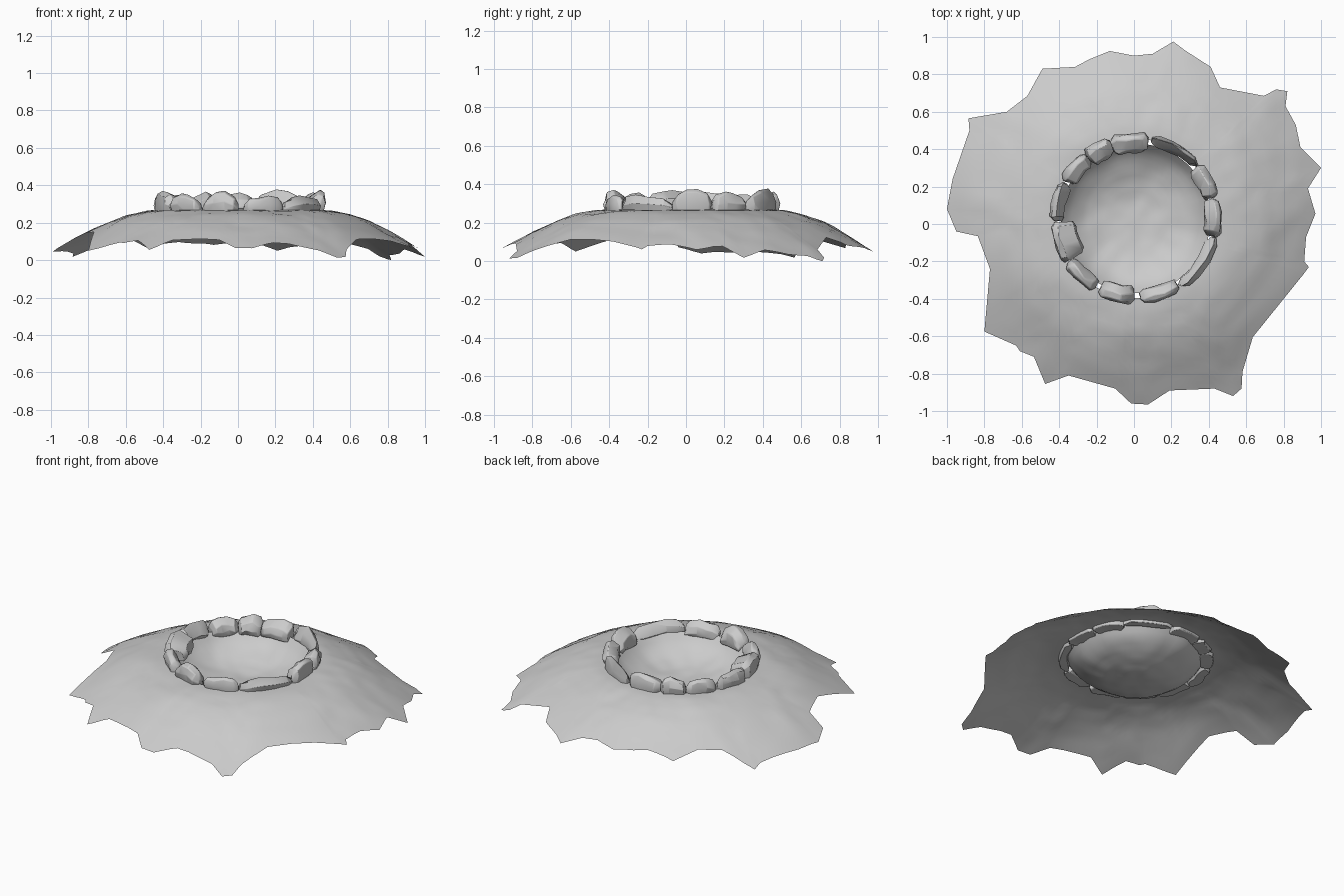
import bpy, bmesh, math, random
from mathutils import Vector, noise

if "Cube" in bpy.data.objects:
    bpy.data.objects.remove(bpy.data.objects["Cube"])

random.seed(4)
CX, CY = 0.01, 0.03          # centre of the crater ring


def interp(table, x):
    if x <= table[0][0]:
        return table[0][1]
    for (a, za), (b, zb) in zip(table, table[1:]):
        if x <= b:
            t = (x - a) / (b - a)
            return za + (zb - za) * t
    return table[-1][1]


def lump(x, y, amp):
    return amp * (noise.noise(Vector((x * 5, y * 5, 1.7))) +
                  0.5 * noise.noise(Vector((x * 12, y * 12, 4.2))))


def finish(name, bm, angle):
    bmesh.ops.recalc_face_normals(bm, faces=bm.faces)
    mesh = bpy.data.meshes.new(name)
    bm.to_mesh(mesh)
    bm.free()
    obj = bpy.data.objects.new(name, mesh)
    bpy.context.collection.objects.link(obj)
    bpy.ops.object.select_all(action='DESELECT')
    obj.select_set(True)
    bpy.context.view_layer.objects.active = obj
    bpy.ops.object.shade_smooth_by_angle(angle=math.radians(angle))
    return obj


def bridge_rings(bm, rings):
    n = len(rings[0])
    for a, b in zip(rings, rings[1:]):
        for i in range(n):
            j = (i + 1) % n
            bm.faces.new((a[i], b[i], b[j], a[j]))


# Mound: ragged outline, domed sheet with a round hole
outline = [(1.0, .30), (.89, .41), (.865, .53), (.81, .63), (.82, .71), (.76, .72),
           (.695, .685), (.46, .73), (.41, .84), (.27, .93), (.21, .975), (.10, .91),
           (0, .90), (-.13, .925), (-.24, .88), (-.315, .84), (-.49, .83), (-.57, .685),
           (-.68, .60), (-.885, .565), (-.88, .50), (-.97, .24), (-1.0, .08), (-.95, -.04),
           (-.835, -.065), (-.77, -.24), (-.80, -.575), (-.63, -.65), (-.61, -.68),
           (-.535, -.71), (-.475, -.855), (-.35, -.81), (-.10, -.88), (-.015, -.96),
           (.075, -.965), (.19, -.89), (.43, -.88), (.53, -.92), (.575, -.88), (.58, -.79),
           (.635, -.605), (.905, -.27), (.935, -.23), (.91, -.20), (.92, -.07),
           (.97, .055), (.93, .19)]
dome = [(.40, .27), (.50, .264), (.60, .242), (.70, .205), (.80, .155),
        (.90, .10), (1.0, .045), (1.08, 0)]
edge = []
for (x0, y0), (x1, y1) in zip(outline, outline[1:] + outline[:1]):
    edge += [(x0 + (x1 - x0) * k / 3, y0 + (y1 - y0) * k / 3) for k in range(3)]

bm = bmesh.new()
rings = []
STEPS = 16
for s in range(STEPS + 1):
    t = s / STEPS
    ring = []
    for ex, ey in edge:
        a = math.atan2(ey - CY, ex - CX)
        ix, iy = CX + .425 * math.cos(a), CY + .425 * math.sin(a)
        x, y = ix + (ex - ix) * t, iy + (ey - iy) * t
        r = math.hypot(x - CX * (1 - t), y - CY * (1 - t))
        z = interp(dome, r) + lump(x, y, .009) * min(1, 4 * t)
        ring.append(bm.verts.new((x, y, max(0, z))))
    rings.append(ring)
bridge_rings(bm, rings)
finish("mound", bm, 60)

# Bowl: sunken crater floor
bowl = [(0, .12), (.1, .123), (.2, .14), (.28, .168), (.34, .205), (.38, .245), (.40, .275)]
bm = bmesh.new()
rings = []
for s in range(1, 15):
    r = .40 * s / 14
    ring = []
    for i in range(64):
        a = math.tau * i / 64
        x, y = CX + r * math.cos(a), CY + r * math.sin(a)
        ring.append(bm.verts.new((x, y, interp(bowl, r) + lump(x, y, .012))))
    rings.append(ring)
bridge_rings(bm, rings)
bm.faces.new(rings[0])
finish("crater_bowl", bm, 60)


# Rim rocks: chipped boulders bent around the ring
def rock(name, a0, a1, inner, peak, peak_z, end_z, lean):
    bm = bmesh.new()
    sections = []
    outer, base = .46, .25
    for u in (0, .12, .35, .62, .88, 1):
        a = math.radians(a0 + (a1 - a0) * u)
        k = abs(u - peak) / max(peak, 1 - peak)
        top = peak_z + (end_z - peak_z) * k - (.02 if u in (0, 1) else 0)
        thin = .018 if u in (0, 1) else 0
        h = top - base
        out, inn = outer - thin, inner + thin
        mid = (out + inn) / 2
        prof = [(out - .01, base), (out, base + .5 * h), (out - .012, base + .88 * h),
                (mid + lean, top), (inn + .012, base + .68 * h), (inn, base + .3 * h),
                (inn + .01, base)]
        sec = []
        for r, z in prof:
            r += random.uniform(-.008, .006)
            z += random.uniform(-.007, .004)
            b = a + random.uniform(-.015, .015)
            sec.append(bm.verts.new((CX + r * math.cos(b), CY + r * math.sin(b), z)))
        sections.append(sec)
    bridge_rings(bm, sections)
    bm.faces.new(sections[0])
    bm.faces.new(sections[-1])
    bmesh.ops.triangulate(bm, faces=[f for f in bm.faces if len(f.verts) > 4])
    obj = finish(name, bm, 40)
    bev = obj.modifiers.new("chipped_edges", 'BEVEL')
    bev.width = .007
    bev.segments = 2
    bev.limit_method = 'ANGLE'
    bev.angle_limit = math.radians(35)


# start angle, end angle, inner radius, peak place, peak height, end height, lean
rocks = [(81, 108, .35, .35, .365, .34, .02), (41, 79, .40, .55, .387, .33, .01),
         (15, 40, .37, .4, .37, .33, .01), (-13, 14, .365, .5, .388, .34, .015),
         (-57, -14, .395, .4, .35, .32, .01), (273, 302, .375, .6, .352, .32, .01),
         (243, 269, .36, .5, .388, .32, .0), (213, 240, .375, .4, .365, .32, .0),
         (183, 212, .32, .4, .37, .345, .03), (154, 182, .385, .5, .362, .34, .01),
         (129, 152, .365, .5, .36, .33, .01), (109, 128, .355, .4, .372, .33, .01)]
for i, spec in enumerate(rocks):
    rock(f"rim_rock_{i + 1}", *spec)
